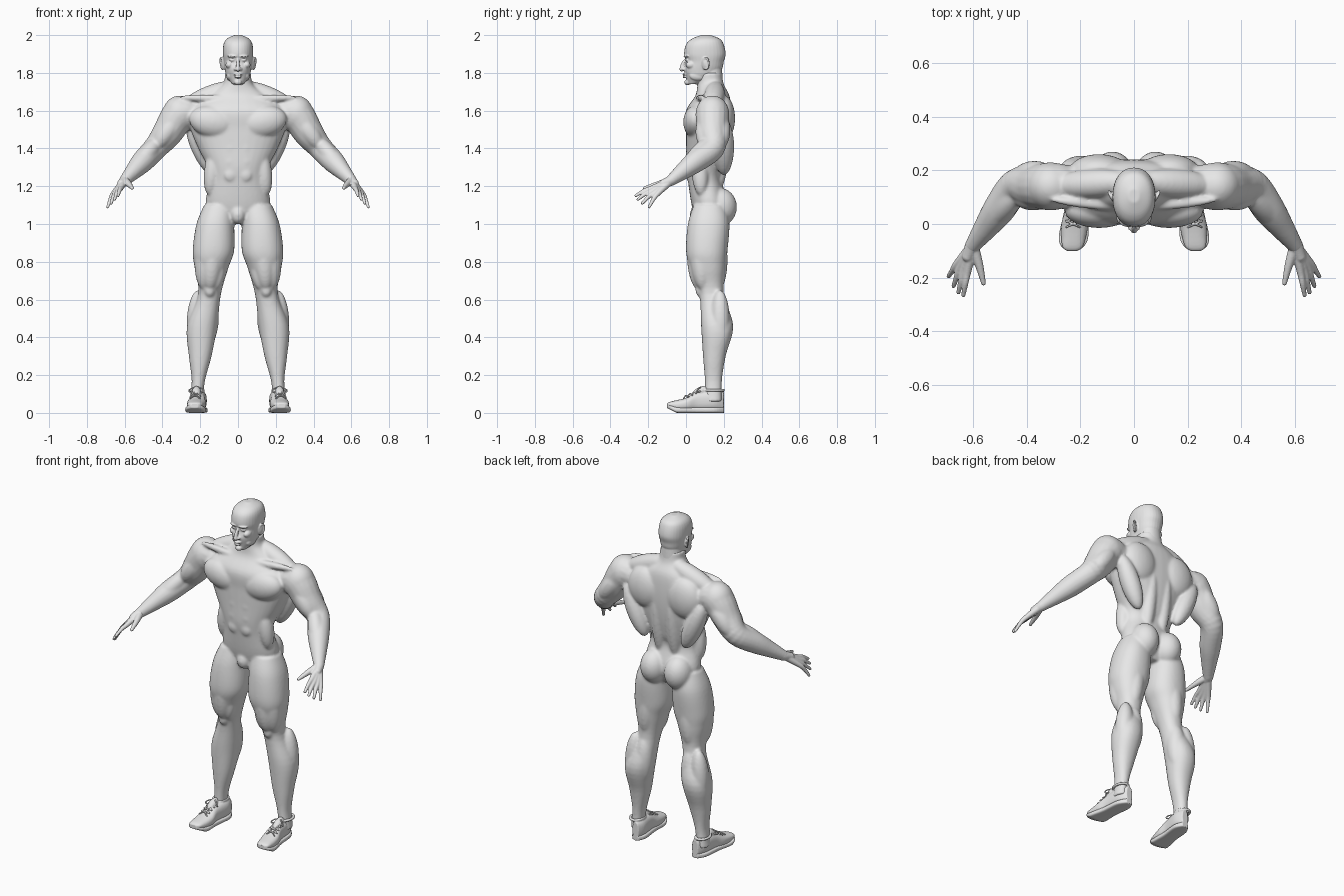
import bpy, bmesh, math
from mathutils import Vector, Matrix

if "Cube" in bpy.data.objects:
    bpy.data.objects.remove(bpy.data.objects["Cube"])

colour = (.8, .8, .8, 1)
grey = bpy.data.materials.new("plain_grey")
grey.use_nodes = True
grey.diffuse_color = colour
grey.node_tree.nodes["Principled BSDF"].inputs["Base Color"].default_value = colour

out, front, up = Vector((1, 0, 0)), Vector((0, -1, 0)), Vector((0, 0, 1))
back = -front


def spline(rows, steps=5):
    """Smooth interpolation through rows of numbers."""
    result = []
    last = len(rows) - 1
    for i in range(last):
        before, start, end, after = (rows[min(max(i + j, 0), last)] for j in (-1, 0, 1, 2))
        for step in range(steps):
            t = step / steps
            result.append([b + t / 2 * (c - a + t * (2 * a - 5 * b + 4 * c - d + t * (3 * (b - c) + d - a)))
                           for a, b, c, d in zip(before, start, end, after)])
    return result + [list(rows[last])]


def ring(centre, u, v, power=2, count=32):
    points = []
    for i in range(count):
        angle = math.tau * i / count
        c, s = math.cos(angle), math.sin(angle)
        points.append(centre + u * math.copysign(abs(c) ** (2 / power), c)
                      + v * math.copysign(abs(s) ** (2 / power), s))
    return points


def skin(bm, rings):
    loops = [[bm.verts.new(point) for point in points] for points in rings]
    for low, high in zip(loops, loops[1:]):
        for i in range(len(low)):
            bm.faces.new((low[i - 1], low[i], high[i], high[i - 1]))
    bm.faces.new(loops[0][::-1])
    bm.faces.new(loops[-1])


def upright(bm, rows, power=2.2):
    """Loft along z: rows of centre x, front y, back y, height, half width."""
    skin(bm, [ring(Vector((x, (near + far) / 2, z)), out * width, back * (far - near) / 2, power)
              for x, near, far, z, width in spline(rows)])


def central(bm, rows):
    upright(bm, [(0, *row) for row in rows])


def lengthwise(bm, rows, base, power):
    """Loft along y with a raised toe: rows of y, half width, top height."""
    rings = []
    for y, width, top in spline(rows):
        bottom = base + max(0, -y - .05) / 2
        centre = Vector((.22 - y / 10, y, (bottom + top) / 2))
        rings.append(ring(centre, out * width, up * (top - bottom) / 2, power))
    skin(bm, rings)


def blob(bm, centre, size, turn=Matrix.Identity(4)):
    place = Matrix.Translation(centre) @ turn @ Matrix.Diagonal((*size, 1))
    bmesh.ops.create_uvsphere(bm, u_segments=24, v_segments=16, radius=1, matrix=place)


def muscle(bm, start, end, radius):
    """Spindle between two points."""
    span = end - start
    turn = span.to_track_quat('Z', 'X').to_matrix().to_4x4()
    blob(bm, start + span / 2, (radius, radius, span.length / 2), turn)


def tube(bm, points, radii):
    """Round limb through points, with rounded ends."""
    rows = spline([(*point, radius) for point, radius in zip(points, radii)])
    rings = []
    for i, (x, y, z, radius) in enumerate(rows):
        ahead, behind = rows[min(i + 1, len(rows) - 1)], rows[max(i - 1, 0)]
        turn = (Vector(ahead[:3]) - Vector(behind[:3])).to_track_quat('Z', 'X')
        rings.append(ring(Vector((x, y, z)), turn @ out * radius, turn @ back * radius, count=16))
    skin(bm, rings)
    for x, y, z, radius in (rows[0], rows[-1]):
        blob(bm, (x, y, z), (radius, radius, radius))


def hoop(bm, centre, u, v, radius):
    points = ring(centre, u, v, count=12)
    tube(bm, points + points[:1], [radius] * 13)


def finish(name, bm, voxel, passes):
    """Mirror to both sides, fuse the pieces, soften and shade."""
    bmesh.ops.recalc_face_normals(bm, faces=bm.faces)
    mesh = bpy.data.meshes.new(name)
    bm.to_mesh(mesh)
    bm.free()
    part = bpy.data.objects.new(name, mesh)
    bpy.context.collection.objects.link(part)
    part.modifiers.new("mirror", 'MIRROR').use_mirror_merge = False
    fuse = part.modifiers.new("fuse", 'REMESH')
    fuse.mode = 'VOXEL'
    fuse.voxel_size = voxel
    soften = part.modifiers.new("soften", 'SMOOTH')
    soften.iterations = passes
    bpy.context.view_layer.update()
    depsgraph = bpy.context.evaluated_depsgraph_get()
    part.data = bpy.data.meshes.new_from_object(part.evaluated_get(depsgraph))
    part.modifiers.clear()
    part.data.materials.clear()
    part.data.materials.append(grey)
    for face in part.data.polygons:
        face.use_smooth = True


# Landmarks on the left side
nape = Vector((0, .16, 1.74))
shoulder = Vector((.31, .14, 1.58))
elbow = Vector((.44, .14, 1.4))
wrist = Vector((.6, -.08, 1.23))
hip = Vector((.12, .12, 1))
knee = Vector((.15, .13, .65))
ankle = Vector((.22, .15, .15))
shin = knee.lerp(ankle, .6)
loin = Vector((.05, .16, 1.15))
ribs = Vector((.13, .2, 1.56))

# Torso and neck
bm = bmesh.new()
central(bm, [(.06, .18, 1, .1), (.03, .22, 1.1, .17), (.01, .19, 1.23, .15), (0, .21, 1.3, .16),
             (0, .23, 1.4, .21), (0, .24, 1.5, .25), (0, .24, 1.6, .26), (.05, .23, 1.68, .16),
             (.06, .2, 1.74, .08), (.06, .19, 1.8, .07)])
muscle(bm, nape, shoulder + up * .03, .055)
muscle(bm, nape + front * .1 - up * .08, shoulder + front * .05 + up * .09, .02)
blob(bm, ribs + front * .15 - up * .02, (.13, .065, .085), Matrix.Rotation(-.2, 4, 'Y'))
blob(bm, ribs, (.11, .06, .12))
muscle(bm, ribs - up * .3, ribs + out * .13, .055)
muscle(bm, loin, loin + back * .06 + up * .4, .04)
muscle(bm, loin + out * .1 + front * .08, loin + out * .07 + front * .09 + up * .25, .045)
for row in range(3):
    blob(bm, (.04, .02, 1.26 + .07 * row), (.036, .02, .038))
blob(bm, loin + out * .03 + back * .02 - up * .06, (.08, .09, .1))
blob(bm, (0, .06, 1.05), (.04, .04, .05))

# Arms
blob(bm, shoulder, (.09, .09, .1))
forearm = elbow.lerp(wrist, .4)
lower_arm = elbow.lerp(wrist, .7)
tube(bm, [shoulder - out * .06, shoulder, shoulder.lerp(elbow, .5) - up * .01, elbow, forearm, lower_arm, wrist],
     [.08, .09, .08, .065, .06, .046, .03])
muscle(bm, shoulder + front * .04, elbow + front * .04, .05)
muscle(bm, shoulder + back * .05, elbow + back * .04, .05)
muscle(bm, elbow + up * .06 - out * .03, lower_arm, .045)

# Legs
upright(bm, [(.1, .04, .21, 1.1, .08), (.12, .01, .23, 1, .1), (.13, 0, .22, .86, .11), (.14, .02, .21, .77, .09),
             (.15, .07, .2, .63, .06), (.19, .08, .25, .46, .08), (.2, .09, .21, .3, .06),
             (.21, .1, .19, .17, .035), (.22, .1, .19, .06, .035)])
muscle(bm, hip + out * .04 + front * .05, knee + out * .03 + front * .04, .06)
muscle(bm, hip + front * .06, knee + front * .06, .06)
muscle(bm, hip.lerp(knee, .4) - out * .04 + front * .05, knee - out * .03 + front * .05, .04)
muscle(bm, hip + back * .04, knee + back * .04, .055)
blob(bm, knee + front * .05, (.03, .03, .04))
muscle(bm, knee + back * .04, shin + back * .04 - out * .03, .055)
muscle(bm, knee + back * .05 + out * .06, shin + back * .04 + out * .04, .05)
finish("body", bm, .007, 9)

# Head: neck, skull, then features
bm = bmesh.new()
central(bm, [(.06, .2, 1.68, .07), (.06, .19, 1.83, .06)])
central(bm, [(.01, .06, 1.74, .03), (0, .15, 1.78, .06), (-.01, .19, 1.82, .07), (0, .2, 1.86, .076),
             (-.01, .21, 1.9, .08), (0, .2, 1.95, .077), (.03, .18, 1.98, .06), (.08, .13, 2, .02)])
eye = Vector((.03, .008, 1.868))
mouth = Vector((0, -.007, 1.785))
nose = Vector((0, -.022, 1.82))
ear = Vector((.085, .105, 1.85))
tube(bm, [eye - out * eye.x + front * .01, nose + back * .006 + up * .03, nose], [.008, .009, .013])
blob(bm, nose + out * .013 + back * .01, (.01, .012, .008))
blob(bm, eye, (.015, .012, .008))
blob(bm, eye + up * .02 + front * .005, (.028, .014, .007), Matrix.Rotation(.3, 4, 'Z'))
blob(bm, eye + out * .016 + back * .02 - up * .026, (.02, .03, .02))
blob(bm, mouth + up * .007, (.024, .012, .006))
blob(bm, mouth - up * .007, (.02, .012, .006))
blob(bm, mouth + back * .014 - up * .035, (.02, .016, .015))
blob(bm, mouth + out * .046 + back * .07, (.016, .045, .026))
blob(bm, ear - out * .007, (.012, .016, .03))
hoop(bm, ear, back * .016 + out * .008, up * .03 + out * .004, .005)
finish("head", bm, .004, 3)

# Hands: four fingers fanned from the wrist, then thumb and palm
bm = bmesh.new()
first_knuckle, last_knuckle = Vector((.62, -.18, 1.19)), Vector((.66, -.15, 1.16))
first_tip, last_tip = Vector((.635, -.265, 1.15)), Vector((.69, -.195, 1.09))
for finger in range(4):
    knuckle = first_knuckle.lerp(last_knuckle, finger / 3)
    tip = first_tip.lerp(last_tip, finger / 3) + front * .015 * math.sin(math.pi * finger / 3)
    middle = knuckle.lerp(tip, .5) + up * .006
    tube(bm, [wrist.lerp(knuckle, .2), knuckle, middle, tip], [.02, .014, .011, .008])
thumb_tip = Vector((.56, -.22, 1.19))
tube(bm, [wrist, wrist.lerp(thumb_tip, .5) - out * .003, thumb_tip], [.022, .016, .009])
tube(bm, [lower_arm.lerp(wrist, .6), wrist, wrist.lerp(first_knuckle, .4) + out * .01], [.034, .029, .022])
finish("hands", bm, .004, 3)

# Shoes: upper, collar and tongue
bm = bmesh.new()
lengthwise(bm, [(-.1, .02, .05), (-.08, .04, .06), (0, .05, .08), (.06, .04, .11), (.15, .04, .12), (.2, .02, .11)],
           .01, 2.5)
collar = ankle - up * .03
hoop(bm, collar, out * .036, back * .048, .008)
tongue = collar + front * .04 + up * .015
muscle(bm, tongue + front * .08 - up * .05, tongue, .024)
finish("shoe_uppers", bm, .004, 3)

# Soles
bm = bmesh.new()
lengthwise(bm, [(-.1, .02, .05), (-.08, .045, .04), (-.04, .055, .03), (.05, .045, .03), (.15, .045, .03),
                (.2, .02, .03)], 0, 4)
finish("shoe_soles", bm, .004, 1)

# Laces: crossed strands and a bow
bm = bmesh.new()
thickness = .004
toe_end, bow = Vector((.227, 0, .092)), Vector((.22, .085, .13))
for side in (out, -out):
    for strand in range(4):
        middle = toe_end.lerp(bow, strand / 4)
        reach = side * .026 + back * .012
        tube(bm, [middle - reach - up * .015, middle, middle + reach - up * .008], [thickness] * 3)
    tip = bow + side * .04 + front * .025 - up * .015
    hoop(bm, bow.lerp(tip, .5), (tip - bow) / 2, up * .01, thickness)
finish("shoe_laces", bm, .003, 1)
